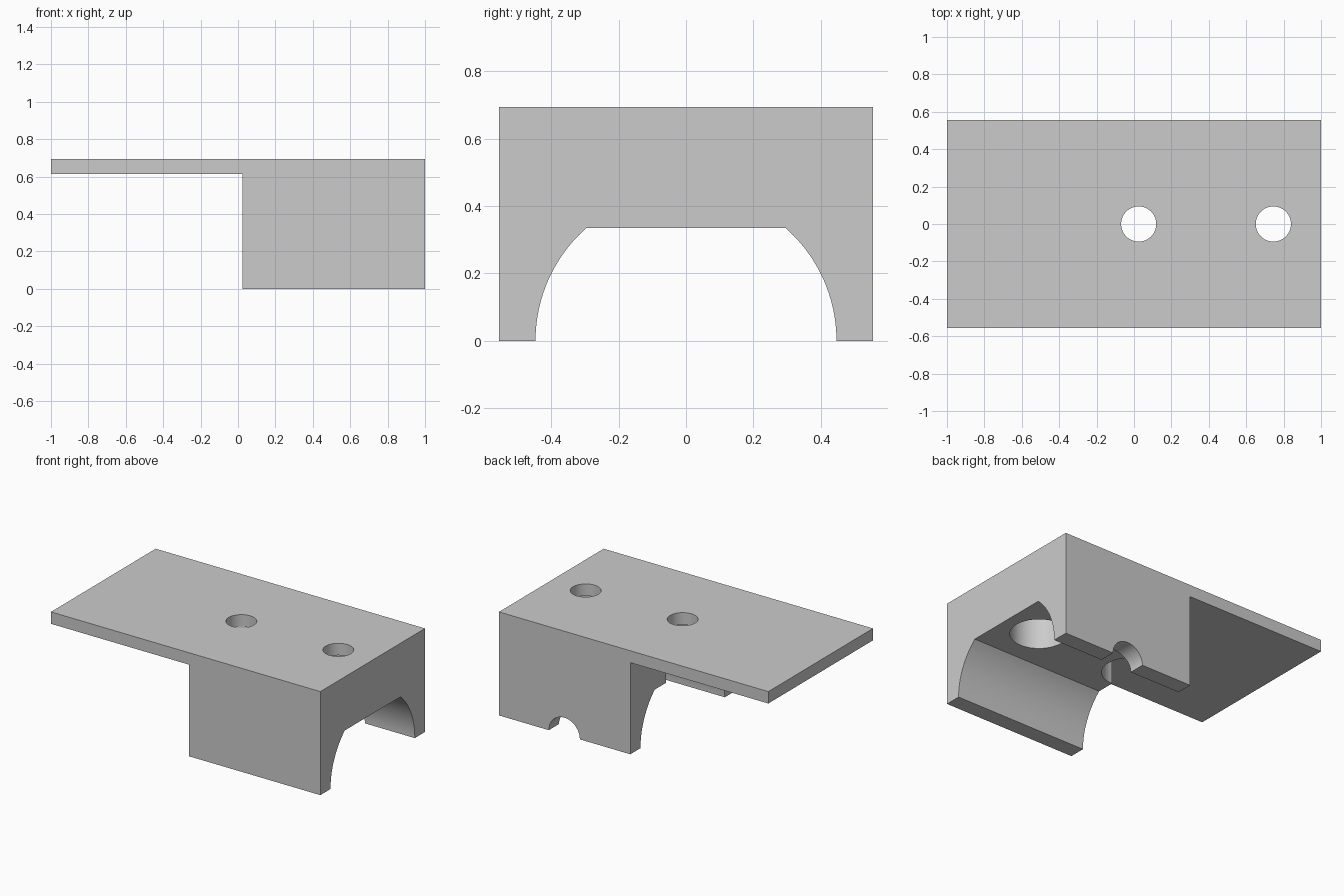
import bpy, bmesh
from math import asin, cos, sin, pi

cube = bpy.data.objects.get("Cube")
if cube:
    bpy.data.objects.remove(cube, do_unlink=True)

grey = bpy.data.materials.new("plain grey")
grey.use_nodes = True
colour = (0.6, 0.6, 0.6, 1)
grey.diffuse_color = colour
grey.node_tree.nodes["Principled BSDF"].inputs["Base Color"].default_value = colour

HALF_DEPTH, TOP, PLATE_BOTTOM, BLOCK_END = 0.555, 0.695, 0.615, 0.025
CHANNEL_R, CEILING = 0.447, 0.335


def prism(name, start, offset):
    """Extrude a closed outline of 3D points along an offset."""
    bm = bmesh.new()
    face = bm.faces.new([bm.verts.new(p) for p in start])
    result = bmesh.ops.extrude_face_region(bm, geom=[face], use_keep_orig=True)
    moved = [g for g in result["geom"] if isinstance(g, bmesh.types.BMVert)]
    bmesh.ops.translate(bm, verts=moved, vec=offset)
    bmesh.ops.recalc_face_normals(bm, faces=bm.faces)
    mesh = bpy.data.meshes.new(name)
    bm.to_mesh(mesh)
    bm.free()
    mesh.materials.append(grey)
    obj = bpy.data.objects.new(name, mesh)
    bpy.context.collection.objects.link(obj)
    return obj


def circle(radius, steps=64):
    return [(radius * cos(2 * pi * i / steps), radius * sin(2 * pi * i / steps))
            for i in range(steps)]


# Plate and block as one L-shaped body
side = [(-1, TOP), (-1, PLATE_BOTTOM), (BLOCK_END, PLATE_BOTTOM),
        (BLOCK_END, 0), (1, 0), (1, TOP)]
bracket = prism("bracket", [(x, -HALF_DEPTH, z) for x, z in side],
                (0, 2 * HALF_DEPTH, 0))

# Flat-topped round channel running the length of the block
rise = asin(CEILING / CHANNEL_R)
arc = [(CHANNEL_R * cos(rise * i / 24), CHANNEL_R * sin(rise * i / 24))
       for i in range(25)]
outline = [(CHANNEL_R, -0.1)] + arc
outline += [(-y, z) for y, z in reversed(outline)]
cutters = [prism("channel_cutter", [(-0.1, y, z) for y, z in outline], (1.2, 0, 0))]

# Screw holes through the plate, widened inside the block
for x in (BLOCK_END, 0.745):
    for name, radius, low, high in (("recess_cutter", 0.175, 0.2, PLATE_BOTTOM),
                                    ("hole_cutter", 0.094, 0.5, 0.8)):
        cutters.append(prism(name, [(x + a, b, low) for a, b in circle(radius)],
                             (0, 0, high - low)))

# Round notch in the bottom edge of the back wall
cutters.append(prism("notch_cutter", [(0.515 + a, 0.3, b) for a, b in circle(0.115)],
                     (0, 0.4, 0)))

# Cut the body
bpy.context.view_layer.objects.active = bracket
bracket.select_set(True)
for cutter in cutters:
    cutter.hide_render = True
    mod = bracket.modifiers.new(cutter.name, "BOOLEAN")
    mod.operation = "DIFFERENCE"
    mod.solver = "EXACT"
    mod.object = cutter
    bpy.ops.object.modifier_apply(modifier=mod.name)
    bpy.data.objects.remove(cutter, do_unlink=True)

bpy.ops.object.shade_smooth_by_angle(angle=pi / 6)
